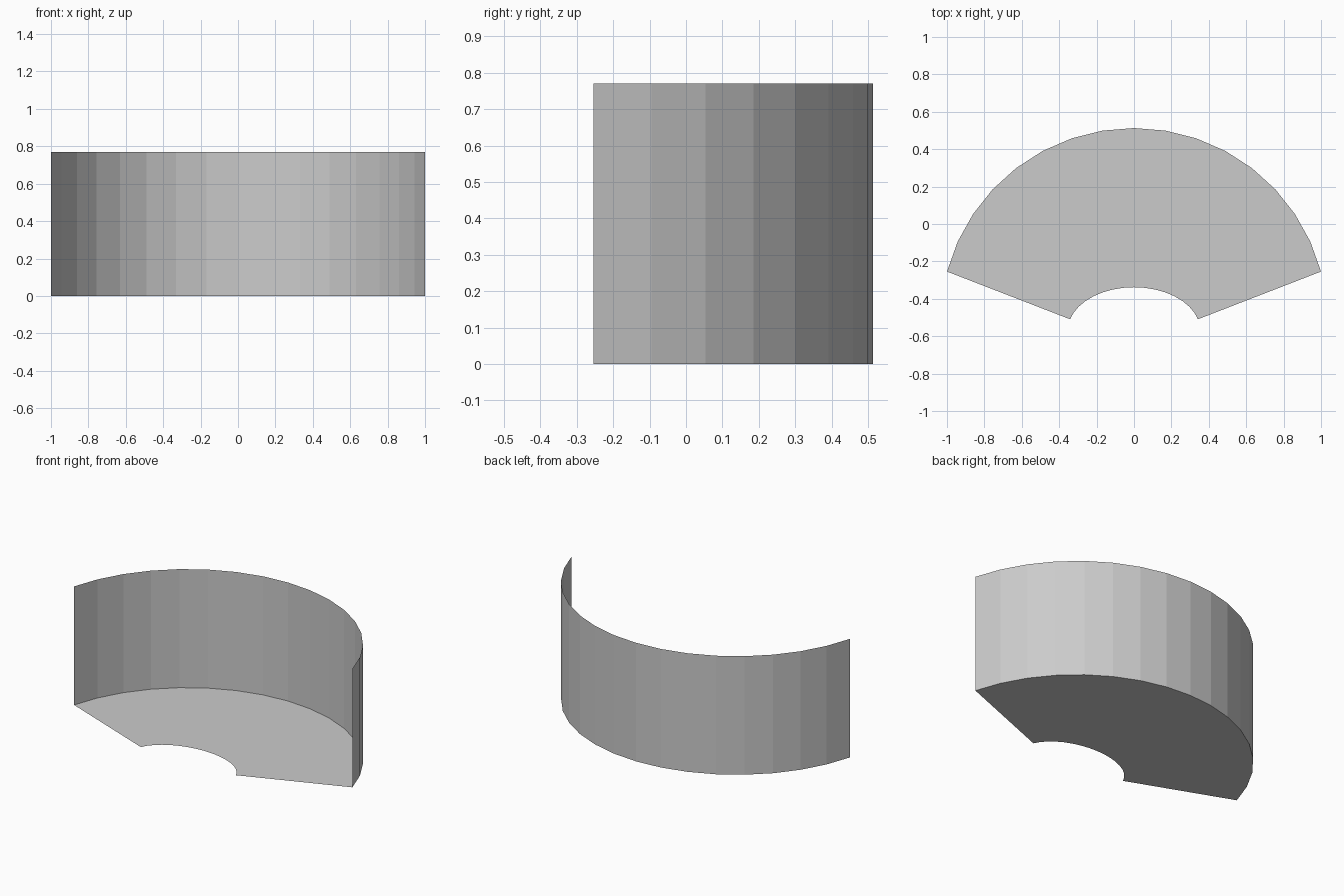
import bpy
import math

if "Cube" in bpy.data.objects:
    bpy.data.objects.remove(bpy.data.objects["Cube"])

SEGMENTS = 16
HALF_SPAN = math.radians(75)
HEIGHT = 0.77
BACK_Y = 0.513
OUTER_R = 1 / math.sin(HALF_SPAN)
INNER_A, INNER_B, INNER_TOP = 0.354, 0.231, -0.338

grey = bpy.data.materials.new("light grey")
grey.diffuse_color = (0.6, 0.6, 0.6, 1)
grey.use_nodes = True
grey.node_tree.nodes["Principled BSDF"].inputs["Base Color"].default_value = grey.diffuse_color


def arc(rx, ry, top, z):
    """Points from left to right along an arc whose highest point is at y = top."""
    points = []
    for i in range(SEGMENTS + 1):
        a = HALF_SPAN * (2 * i / SEGMENTS - 1)
        points.append((rx * math.sin(a), top - ry + ry * math.cos(a), z))
    return points


def strip(name, near, far):
    """Flat-faced sheet joining two matching rows of points."""
    n = len(near)
    faces = [(i, i + 1, n + i + 1, n + i) for i in range(n - 1)]
    mesh = bpy.data.meshes.new(name)
    mesh.from_pydata(near + far, [], faces)
    mesh.materials.append(grey)
    obj = bpy.data.objects.new(name, mesh)
    bpy.context.collection.objects.link(obj)
    return obj


outer_low = arc(OUTER_R, OUTER_R, BACK_Y, 0)
outer_high = arc(OUTER_R, OUTER_R, BACK_Y, HEIGHT)
inner_low = arc(INNER_A, INNER_B, INNER_TOP, 0)

# Fan-shaped floor with a scooped front edge
strip("floor", inner_low, outer_low)

# Curved back wall, a single sheet facing inward
strip("curved_wall", outer_low, outer_high)
